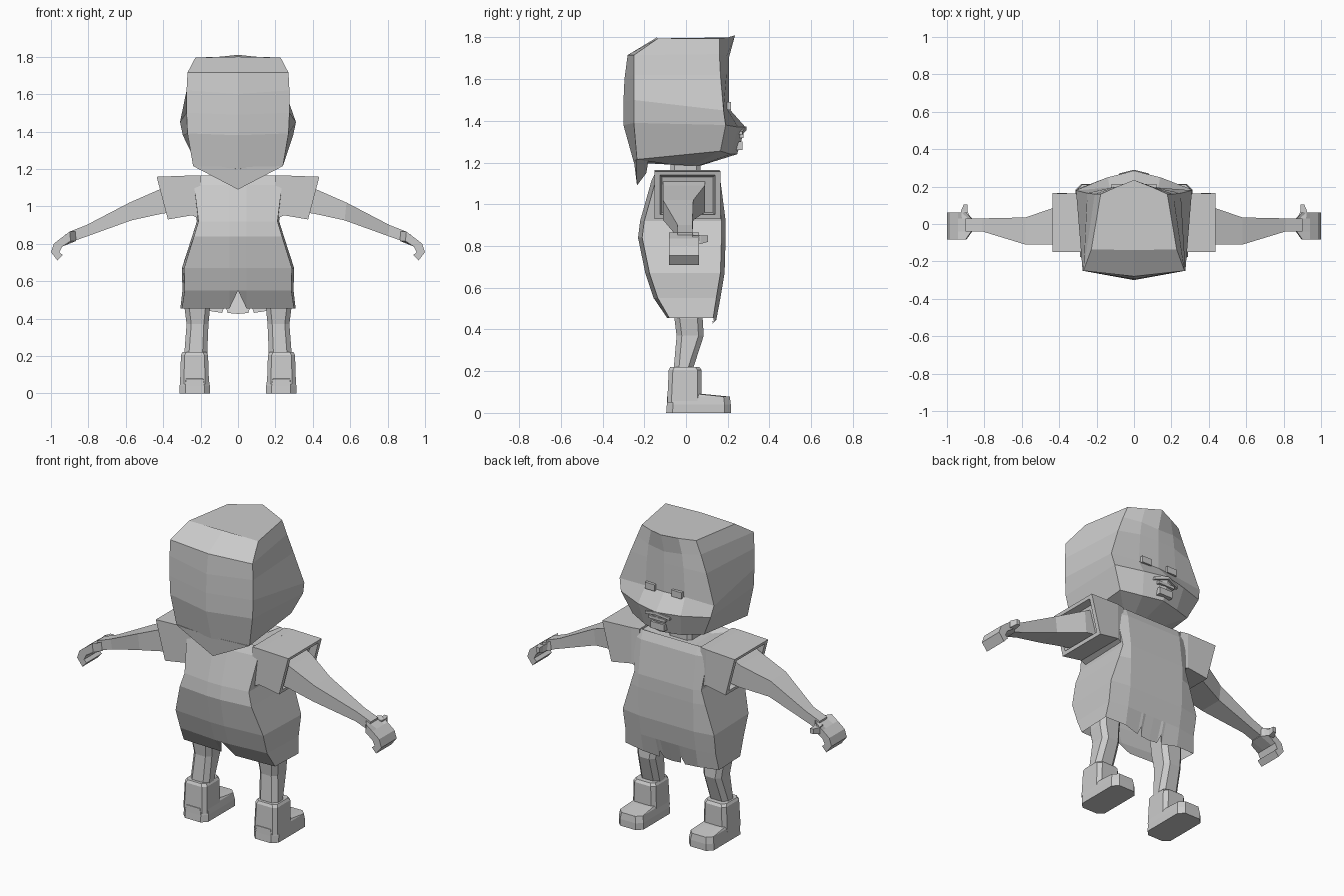
import bpy, bmesh

grey = bpy.data.materials.new("plain_grey")
grey.diffuse_color = (0.6, 0.6, 0.6, 1)


def finish(name, bm, mirror=False):
    bmesh.ops.remove_doubles(bm, verts=bm.verts, dist=0.0005)
    bmesh.ops.recalc_face_normals(bm, faces=bm.faces)
    mesh = bpy.data.meshes.new(name)
    bm.to_mesh(mesh)
    bm.free()
    mesh.materials.append(grey)
    ob = bpy.data.objects.new(name, mesh)
    bpy.context.collection.objects.link(ob)
    if mirror:
        ob.modifiers.new("mirror", 'MIRROR').use_mirror_merge = False
    return ob


def loft(name, rings, start=True, end=True, mirror=False):
    """Skin a list of equal closed rings, with optional end caps."""
    bm = bmesh.new()
    vs = [[bm.verts.new(p) for p in r] for r in rings]
    n = len(vs[0])
    for a, b in zip(vs, vs[1:]):
        for i in range(n):
            j = (i + 1) % n
            bm.faces.new((a[i], a[j], b[j], b[i]))
    if start:
        bm.faces.new(vs[0][::-1])
    if end:
        bm.faces.new(vs[-1])
    return finish(name, bm, mirror)


def whole(half):
    """Complete a half ring whose first and last points lie on x = 0."""
    return half + [(-x, y, z) for x, y, z in half[-2:0:-1]]


def octagon(x0, x1, y0, y1, z, c=0.02):
    """Horizontal rectangle with cut corners."""
    return [(x0 + c, y0, z), (x1 - c, y0, z), (x1, y0 + c, z), (x1, y1 - c, z),
            (x1 - c, y1, z), (x0 + c, y1, z), (x0, y1 - c, z), (x0, y0 + c, z)]


def section(x, y0, y1, z0, z1, lean=0.0):
    """Upright rectangle across an arm; lean moves the top edge in x."""
    return [(x, y0, z0), (x, y1, z0), (x + lean, y1, z1), (x + lean, y0, z1)]


def box(name, x0, x1, y0, y1, z0, z1, mirror=False):
    return loft(name, [section(x0, y0, y1, z0, z1), section(x1, y0, y1, z0, z1)],
                mirror=mirror)


# Head with a projecting muzzle and a peaked fringe
loft("head", [whole(h) for h in (
    [(0, -.07, 1.19), (.08, -.07, 1.19), (.09, .03, 1.185), (.06, .06, 1.185), (0, .07, 1.185)],
    [(0, -.25, 1.20), (.24, -.235, 1.215), (.235, .165, 1.255), (.12, .215, 1.24), (0, .245, 1.24)],
    [(0, -.30, 1.38), (.27, -.25, 1.39), (.295, .19, 1.38), (.14, .25, 1.37), (0, .285, 1.37)],
    [(0, -.30, 1.49), (.275, -.25, 1.50), (.31, .18, 1.45), (.13, .195, 1.46), (0, .205, 1.46)],
    [(0, -.295, 1.60), (.275, -.25, 1.62), (.25, .165, 1.62), (.12, .195, 1.63), (0, .205, 1.63)],
    [(0, -.28, 1.715), (.27, -.25, 1.715), (.21, .16, 1.72), (.11, .195, 1.71), (0, .205, 1.70)],
    [(0, -.14, 1.80), (.228, -.135, 1.795), (.178, .16, 1.795), (.09, .20, 1.80), (0, .235, 1.81)],
)])

# Pointed lock of hair at the nape
loft("hair_point", [
    [(-.24, -.24, 1.215), (0, -.25, 1.21), (.24, -.24, 1.215), (0, -.235, 1.09)],
    [(-.19, -.18, 1.21), (0, -.18, 1.21), (.19, -.18, 1.21), (0, -.19, 1.15)]])

# Face details
box("eye", .055, .12, .175, .215, 1.452, 1.49, mirror=True)
loft("moustache", [section(0, .25, .29, 1.355, 1.372),
                   section(.08, .23, .27, 1.335, 1.35)], mirror=True)
box("upper_lip", -.055, .055, .24, .275, 1.318, 1.335)
box("lower_lip", -.045, .045, .23, .27, 1.26, 1.30)

# Neck
loft("neck", [octagon(-.075, .075, -.075, .07, z) for z in (1.12, 1.195)])


# Shirt body: back notch and small tears at the front hem
def shirt_ring(z, x, yb, yf):
    xs_front = (.18, .085, .07, .055)
    return whole([(0, yb, z), (.045, yb, z), (x * .96, yb + .02, z), (x, yf - .02, z)]
                 + [(fx, yf, z) for fx in xs_front] + [(0, yf, z)])


hem = whole([(0, -.155, .55), (.045, -.09, .455), (.30, -.08, .455), (.308, .13, .455),
             (.18, .145, .445), (.085, .13, .43), (.07, .145, .475), (.055, .125, .43),
             (0, .125, .425)])
loft("shirt", [hem] + [shirt_ring(*r) for r in (
    (.55, .297, -.155, .165), (.67, .30, -.195, .185), (.84, .245, -.23, .19),
    (.92, .22, -.22, .19), (1.115, .245, -.165, .165), (1.165, .25, -.14, .145),
    (1.135, .12, -.10, .11))], start=False)

# Short flared sleeve with an open, recessed cuff
loft("sleeve", [
    section(.20, -.15, .15, .93, 1.165),
    section(.245, -.15, .16, .952, 1.165),
    section(.375, -.15, .165, .93, 1.158, .06),
    section(.38, -.125, .14, .95, 1.14, .05),
    section(.34, -.115, .13, .96, 1.13, .05)], mirror=True)

# Tapering arm
loft("arm", [
    section(.34, -.11, .09, .97, 1.12, .02),
    section(.41, -.11, .09, .96, 1.09, .01),
    section(.57, -.11, .035, .925, 1.02, .01),
    section(.80, -.04, .03, .842, .90, .01),
    section(.89, -.04, .03, .81, .865, .01)], mirror=True)

# Curled hand: side profile extruded along y
palm = [(.865, .815), (.87, .865), (.94, .835), (.985, .80), (1.0, .755), (.965, .71),
        (.938, .74), (.955, .755), (.94, .785)]
loft("hand", [[(x if x > .9 else x + (.03 if abs(y) > .05 else 0), y, z) for x, z in palm]
              for y in (-.082, -.04, .03, .062)], mirror=True)
loft("thumb", [
    [(.875, .03, .82), (.92, .03, .81), (.92, .03, .85), (.875, .03, .86)],
    [(.89, .07, .81), (.925, .07, .81), (.925, .07, .85), (.89, .07, .85)],
    [(.89, .105, .82), (.91, .105, .82), (.91, .105, .85), (.89, .105, .85)]], mirror=True)

# Legs
loft("leg", [octagon(*r, .025) for r in (
    (.165, .288, -.06, .03, .20), (.158, .275, -.045, .085, .37),
    (.15, .285, -.055, .08, .45), (.14, .285, -.06, .08, .56))], mirror=True)

# Boots: shaft and foot
loft("boot_shaft", [octagon(*r) for r in (
    (.155, .31, -.09, .075, .05), (.16, .305, -.083, .075, .205),
    (.168, .297, -.075, .065, .22))], mirror=True)
loft("boot_foot", [octagon(*r, .03) for r in (
    (.15, .312, -.095, .215, 0), (.15, .312, -.092, .215, .04),
    (.157, .307, -.09, .21, .078), (.165, .30, -.08, .09, .09))], mirror=True)
